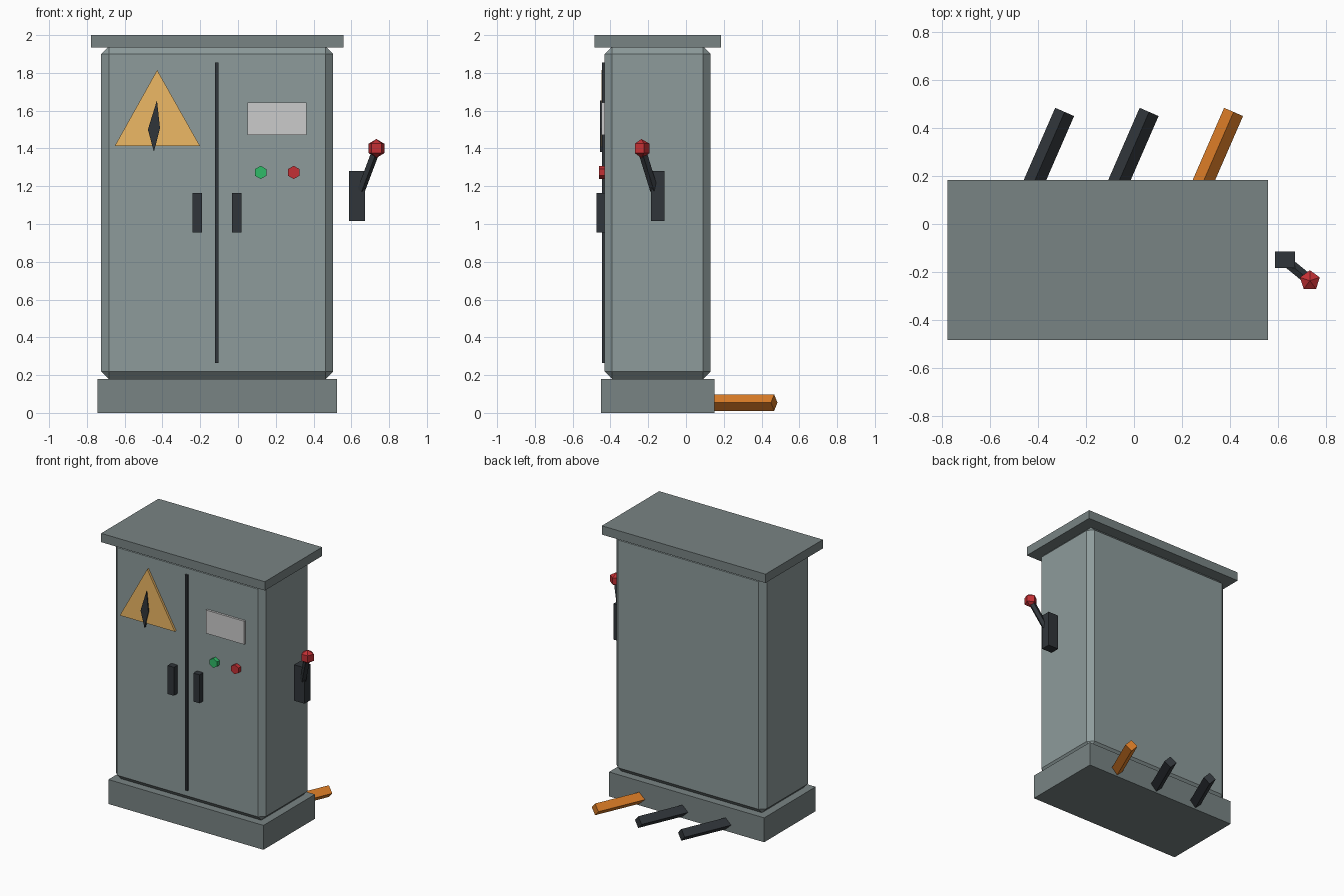
import bpy, bmesh, math
from mathutils import Vector

if "Cube" in bpy.data.objects:
    bpy.data.objects.remove(bpy.data.objects["Cube"])


def mat(name, rgb):
    m = bpy.data.materials.new(name)
    m.diffuse_color = (*rgb, 1)
    m.use_nodes = True
    m.node_tree.nodes["Principled BSDF"].inputs["Base Color"].default_value = m.diffuse_color
    return m


SHELL = mat("shell_grey", (0.27, 0.33, 0.33))
TRIM = mat("trim_grey", (0.19, 0.23, 0.23))
DARK = mat("dark", (0.03, 0.036, 0.042))
YELLOW = mat("warning_yellow", (0.85, 0.48, 0.13))
WHITE = mat("label_white", (0.75, 0.75, 0.78))
GREEN = mat("green", (0.03, 0.5, 0.14))
RED = mat("red", (0.55, 0.03, 0.035))
ORANGE = mat("orange", (0.7, 0.2, 0.02))


def finish(name, bm, material):
    bmesh.ops.recalc_face_normals(bm, faces=bm.faces)
    me = bpy.data.meshes.new(name)
    bm.to_mesh(me)
    bm.free()
    ob = bpy.data.objects.new(name, me)
    bpy.context.collection.objects.link(ob)
    me.materials.append(material)
    return ob


def box(name, x, y, z, material, bevel=0):
    """Box from (min, max) ranges, with optional chamfer."""
    bm = bmesh.new()
    bmesh.ops.create_cube(bm, size=1)
    for v in bm.verts:
        v.co = [sum(r) / 2 + c * (r[1] - r[0]) for c, r in zip(v.co, (x, y, z))]
    if bevel:
        bmesh.ops.bevel(bm, geom=bm.edges[:], offset=bevel, segments=1,
                        profile=0.5, affect='EDGES')
    return finish(name, bm, material)


def front_plate(name, pts, y0, y1, material):
    """Outline in the x-z plane, extruded from y0 back to y1."""
    bm = bmesh.new()
    face = bm.faces.new([bm.verts.new((x, y0, z)) for x, z in pts])
    ext = bmesh.ops.extrude_face_region(bm, geom=[face])["geom"]
    for v in ext:
        if isinstance(v, bmesh.types.BMVert):
            v.co.y = y1
    return finish(name, bm, material)


def rod(name, a, b, r, sides, material):
    """Prism between two points; first corner points up."""
    a, b = Vector(a), Vector(b)
    d = (b - a).normalized()
    side = d.cross(Vector((0, 0, 1))).normalized()
    up = side.cross(d)
    bm = bmesh.new()
    rings = []
    for p in (a, b):
        rings.append([bm.verts.new(p + r * (math.cos(t) * up + math.sin(t) * side))
                      for t in (2 * math.pi * i / sides for i in range(sides))])
    for i in range(sides):
        j = (i + 1) % sides
        bm.faces.new((rings[0][i], rings[0][j], rings[1][j], rings[1][i]))
    for ring in rings:
        bm.faces.new(ring)
    return finish(name, bm, material)


CX, CY = -0.11, -0.15


def centred(name, hx, hy, z, material, bevel=0):
    box(name, (CX - hx, CX + hx), (CY - hy, CY + hy), z, material, bevel)


# Cabinet shell
centred("plinth", 0.633, 0.30, (0, 0.18), TRIM)
centred("cabinet_body", 0.614, 0.281, (0.18, 1.94), SHELL, 0.04)
centred("roof", 0.668, 0.334, (1.935, 2.0), TRIM)

# Doors: centre seam and two pulls
box("door_seam", (-0.122, -0.103), (-0.445, -0.42), (0.265, 1.855), DARK)
for side, x in (("left", -0.216), ("right", -0.007)):
    box(side + "_door_pull", (x - 0.025, x + 0.025), (-0.475, -0.42), (0.955, 1.165), DARK)

# Warning sign with bolt mark
front_plate("warning_sign", [(-0.652, 1.414), (-0.202, 1.414), (-0.428, 1.815)],
            -0.447, -0.42, YELLOW)
front_plate("bolt_mark", [(-0.429, 1.655), (-0.413, 1.507), (-0.445, 1.382), (-0.477, 1.5)],
            -0.455, -0.44, DARK)

# Label plate and hexagonal buttons
box("label_plate", (0.05, 0.362), (-0.447, -0.42), (1.47, 1.642), WHITE)
for name, x, m in (("green_button", 0.12, GREEN), ("red_button", 0.295, RED)):
    rod(name, (x, -0.42, 1.273), (x, -0.46, 1.273), 0.035, 6, m)

# Side switch: housing, lever and five-sided knob
box("switch_housing", (0.587, 0.672), (-0.184, -0.114), (1.016, 1.281), DARK)
knob = Vector((0.733, -0.236, 1.4))
rod("switch_lever", (0.65, -0.168, 1.18), knob, 0.023, 5, DARK)
bm = bmesh.new()
for i in range(5):
    t = math.pi / 2 + 2 * math.pi * i / 5
    for z in (-0.025, 0.025):
        bm.verts.new(knob + Vector((0.0435 * math.cos(t), 0.0435 * math.sin(t), z)))
for z in (-0.05, 0.05):
    bm.verts.new(knob + Vector((0, 0, z)))
bm.verts.ensure_lookup_table()
v = bm.verts
for i in range(0, 10, 2):
    j = (i + 2) % 10
    bm.faces.new((v[i], v[j], v[j + 1], v[i + 1]))
    bm.faces.new((v[j], v[i], v[10]))
    bm.faces.new((v[i + 1], v[j + 1], v[11]))
finish("switch_knob", bm, RED)

# Four-sided cables leaving the back of the plinth
for i, m in enumerate((DARK, DARK, ORANGE)):
    x = -0.289 + 0.352 * i
    rod(f"cable_{i + 1}", (x - 0.162, 0.095, 0.054), (x, 0.467, 0.054), 0.043, 4, m)
